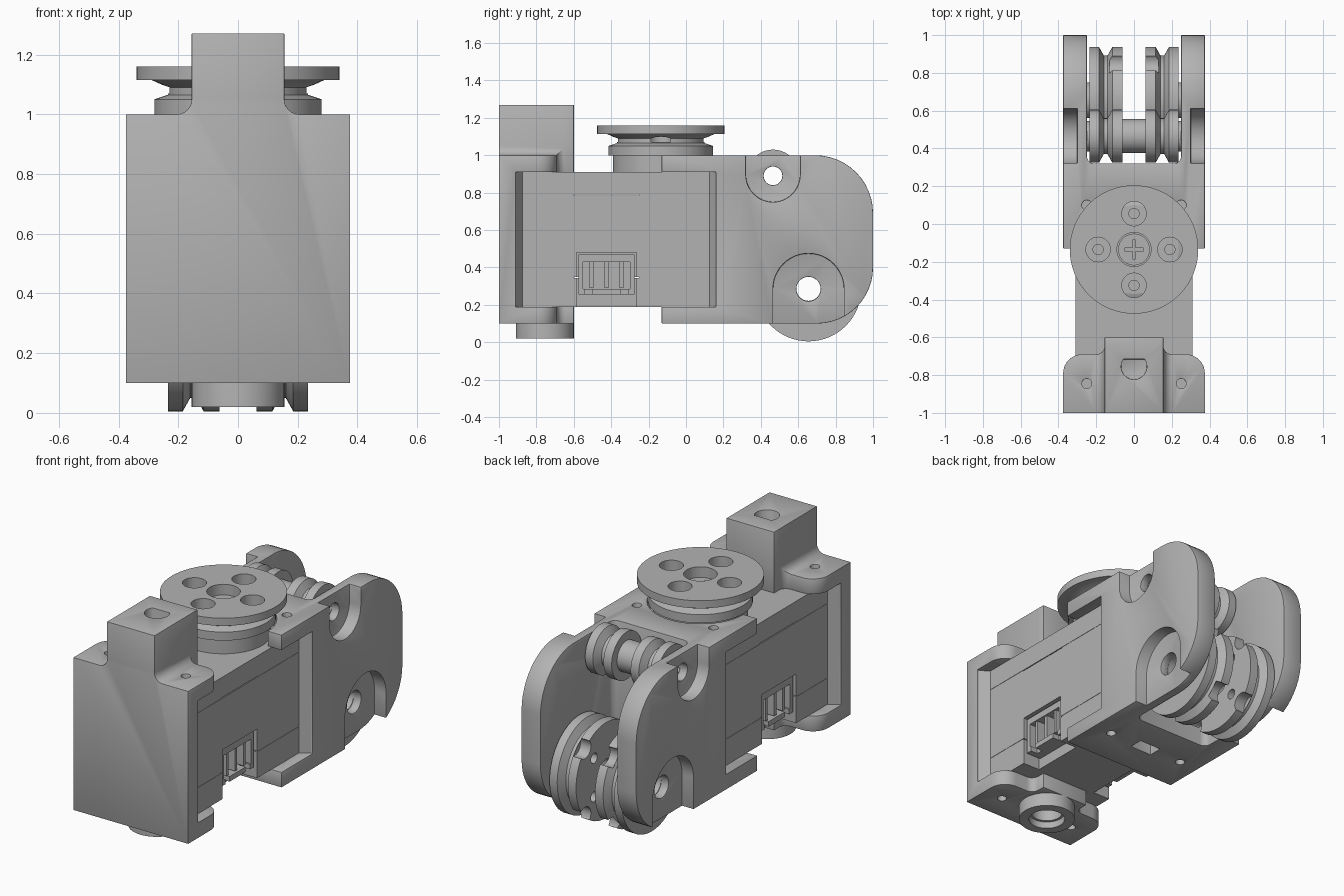
import bpy, bmesh
from math import sin, cos, pi, radians
from mathutils import Vector

if "Cube" in bpy.data.objects:
    bpy.data.objects.remove(bpy.data.objects["Cube"])

grey = bpy.data.materials.new("mid_grey")
grey.use_nodes = True
grey.diffuse_color = (0.45, 0.45, 0.45, 1)
grey.node_tree.nodes["Principled BSDF"].inputs["Base Color"].default_value = grey.diffuse_color

ORDER = {"x": lambda u, v, h: (h, u, v),
         "y": lambda u, v, h: (u, h, v),
         "z": lambda u, v, h: (u, v, h)}


def finish(name, bm):
    bmesh.ops.recalc_face_normals(bm, faces=bm.faces)
    mesh = bpy.data.meshes.new(name)
    bm.to_mesh(mesh)
    bm.free()
    mesh.materials.append(grey)
    ob = bpy.data.objects.new(name, mesh)
    bpy.context.collection.objects.link(ob)
    return ob


def arc(cu, cv, r, start, end, n=12):
    angles = [radians(start + (end - start) * i / n) for i in range(n + 1)]
    return [(cu + r * cos(a), cv + r * sin(a)) for a in angles]


def prism(name, pts, axis, lo, hi):
    """Extrude a 2D outline along an axis."""
    bm = bmesh.new()
    a, b = [[bm.verts.new(ORDER[axis](u, v, h)) for u, v in pts] for h in (lo, hi)]
    bm.faces.new(a)
    bm.faces.new(b)
    for i in range(len(pts)):
        j = (i + 1) % len(pts)
        bm.faces.new((a[i], a[j], b[j], b[i]))
    return finish(name, bm)


def cyl(name, cu, cv, r, axis, lo, hi, n=40):
    return prism(name, arc(cu, cv, r, 0, 360, n)[:-1], axis, lo, hi)


def box(name, x, y, z):
    return prism(name, [(x[0], y[0]), (x[1], y[0]), (x[1], y[1]), (x[0], y[1])], "z", *z)


def lathe(name, profile, axis, cu, cv, n=64):
    """Spin a closed (height, radius) outline round an axis."""
    bm = bmesh.new()
    rings = [[bm.verts.new(ORDER[axis](cu + r * cos(2 * pi * i / n), cv + r * sin(2 * pi * i / n), h))
              for h, r in profile] for i in range(n)]
    m = len(profile)
    for i in range(n):
        a, b = rings[i], rings[(i + 1) % n]
        for k in range(m):
            bm.faces.new((a[k], a[(k + 1) % m], b[(k + 1) % m], b[k]))
    return finish(name, bm)


def bake(ob):
    deps = bpy.context.evaluated_depsgraph_get()
    mesh = bpy.data.meshes.new_from_object(ob.evaluated_get(deps))
    ob.modifiers.clear()
    ob.data = mesh


def cut(ob, *cutters):
    for c in cutters:
        mod = ob.modifiers.new("cut", "BOOLEAN")
        mod.operation, mod.solver, mod.object = "DIFFERENCE", "EXACT", c
    bake(ob)
    for c in cutters:
        bpy.data.objects.remove(c)


def soften(ob, width):
    mod = ob.modifiers.new("soft_edges", "BEVEL")
    mod.width, mod.segments, mod.limit_method = width, 2, "ANGLE"
    mod.angle_limit = radians(40)
    bake(ob)


# Front bracket: plate, tower and ears carved from one profile
half = ([(0.375, 0.1), (0.375, 1.0)] + arc(0.205, 1.05, 0.05, 270, 180, 6)
        + [(0.155, 1.27)])
front = prism("front_bracket", half + [(-x, z) for x, z in reversed(half)], "y", -1, -0.6)
cutters = [box("c", (-0.5, 0.5), (-0.91, 0), (0.19, 0.91))]
for s in (1, -1):
    ear = ([(0.5, -0.79)] + arc(0.275, -0.79, 0.1, 0, 90, 8)
           + arc(0.2, -0.645, 0.045, 270, 180, 6) + [(0.155, -0.5), (0.5, -0.5)])
    cutters.append(prism("c", [(s * x, y) for x, y in ear], "z", 0, 1.5))
    cutters.append(cyl("c", s * 0.25, -0.845, 0.026, "z", 0, 1.5, 20))
cutters.append(prism("c", arc(0, -0.755, 0.068, 145, 395, 24), "z", 1.0, 1.5))
cutters.append(cyl("c", 0, -0.755, 0.09, "z", 0, 0.3))
cut(front, *cutters)
soften(front, 0.008)
lathe("bottom_boss", [(0.02, 0.1), (0.02, 0.155), (0.11, 0.155), (0.19, 0.15), (0.19, 0.085),
                      (0.06, 0.085), (0.06, 0.1)], "z", 0, -0.755)

# Servo body in three stacked shells with fine seams
for name, lo, hi in (("servo_base", 0.19, 0.345), ("servo_middle", 0.35, 0.785), ("servo_lid", 0.79, 0.91)):
    shell = box(name, (-0.31, 0.31), (-0.91, 0.16), (lo, hi))
    if lo < 0.7:
        cut(shell, *[box("c", sorted((s * 0.2, s * 0.4)), (-0.585, -0.265), (0.1, 0.48)) for s in (1, -1)])
box("servo_core", (-0.308, 0.308), (-0.9, -0.6), (0.2, 0.9))
box("servo_core_rear", (-0.308, 0.308), (-0.25, 0.15), (0.2, 0.9))

# Cable sockets with pins on both sides
for s, side in ((1, "left"), (-1, "right")):
    socket = box(side + "_socket", sorted((s * 0.2, s * 0.295)), (-0.575, -0.275), (0.255, 0.47))
    cut(socket, box("c", sorted((s * 0.225, s * 0.4)), (-0.55, -0.3), (0.285, 0.43)),
        *[box("c", sorted((s * 0.25, s * 0.4)), (y - 0.02, y + 0.02), (0.2, 0.3)) for y in (-0.52, -0.33)])
    for i in range(3):
        y = -0.505 + 0.08 * i
        box(f"{side}_pin_{i + 1}", sorted((s * 0.2, s * 0.285)), (y - 0.01, y + 0.01), (0.29, 0.43))
    # Sloped trim where the servo meets the brackets
    for name, y, d in (("front", -0.915, 0.04), ("rear", 0.165, -0.04)):
        prism(f"{side}_{name}_trim", [(s * 0.3, y), (s * 0.372, y), (s * 0.31, y + d), (s * 0.3, y + d)],
              "z", 0.19, 0.91)

# Rear bracket: fork, web and flanges carved from one side profile
outline = [(-0.13, 0.1)] + arc(0.7, 0.4, 0.3, -90, 0) + arc(0.69, 0.69, 0.31, 0, 90) + [(-0.13, 1.0)]
rear = prism("rear_bracket", outline, "x", -0.375, 0.375)
slot = [(0.25, 1.2), (-0.25, 1.2)] + arc(-0.21, 0.36, 0.04, 180, 270, 5) + arc(0.21, 0.36, 0.04, 270, 360, 5)
cutters = [prism("c", slot, "z", 0, 1.2),
           box("c", (-0.5, 0.5), (-0.5, 0.16), (0.19, 0.91)),
           cyl("c", 0, -0.135, 0.285, "z", 0.85, 1.2, 48),
           box("c", (-0.07, 0.07), (0.06, 0.14), (0, 0.3)),
           cyl("c", 0.465, 0.89, 0.05, "x", -1, 1, 32),
           cyl("c", 0.655, 0.285, 0.065, "x", -1, 1, 32)]
for s in (1, -1):
    span = sorted((s * 0.3, s * 0.5))
    cutters += [prism("c", [(0.61, 1.2), (0.32, 1.2)] + arc(0.465, 0.895, 0.145, 180, 360, 24), "x", *span),
                prism("c", [(0.465, 0), (0.845, 0)] + arc(0.655, 0.285, 0.19, 0, 180, 24), "x", *span),
                cyl("c", s * 0.25, 0.1, 0.026, "z", 0.85, 1.2, 20),
                cyl("c", s * 0.25, 0.1, 0.026, "z", 0, 0.3, 20)]
cut(rear, *cutters)
soften(rear, 0.008)

# Top horn with grooved rim, screw holes and centre screw
cyl("servo_hub", 0, -0.135, 0.255, "z", 0.9, 1.01, 64)
horn = lathe("top_horn", [(1.0, 0.09), (1.0, 0.28), (1.05, 0.28), (1.065, 0.235), (1.09, 0.235),
                          (1.115, 0.29), (1.115, 0.34), (1.16, 0.34), (1.16, 0.09)], "z", 0, -0.135)
cutters = []
for dx, dy in ((1, 0), (0, 1), (-1, 0), (0, -1)):
    cutters += [cyl("c", 0.19 * dx, -0.135 + 0.19 * dy, 0.065, "z", 1.07, 1.3, 32),
                cyl("c", 0.19 * dx, -0.135 + 0.19 * dy, 0.027, "z", 1.02, 1.3, 20)]
cut(horn, *cutters)
screw = cyl("centre_screw", 0, -0.135, 0.084, "z", 0.95, 1.1, 40)
cut(screw, box("c", (-0.05, 0.05), (-0.142, -0.128), (1.07, 1.3)),
    box("c", (-0.007, 0.007), (-0.185, -0.085), (1.07, 1.3)))

# Pulleys between the fork arms
lathe("pulley_spacer", [(-0.065, 0.05), (-0.065, 0.09), (0.065, 0.09), (0.065, 0.05)], "x", 0.465, 0.89)
for s, side in ((1, "left"), (-1, "right")):
    for size, bore, r, y, z in (("small", 0.05, 0.14, 0.465, 0.89), ("large", 0.065, 0.282, 0.655, 0.287)):
        g = r - 0.045
        half = [(0.062, bore), (0.062, r), (0.115, r), (0.14, g), (0.16, g), (0.185, r), (0.235, r), (0.25, bore)]
        half.insert(7, (0.235, bore + 0.03))
        half.insert(8, (0.25, bore + 0.03))
        pulley = lathe(f"{side}_{size}_pulley", [(s * h, q) for h, q in half], "x", y, z)
        if size == "large":
            cutters = []
            for k in range(4):
                a = pi / 4 + k * pi / 2
                u, v = cos(a), sin(a)
                cutters += [cyl("c", y + 0.28 * u, z + 0.28 * v, 0.055, "x", *sorted((s * 0.04, s * 0.13)), 24),
                            cyl("c", y + 0.16 * u, z + 0.16 * v, 0.03, "x", *sorted((s * 0.04, s * 0.18)), 20)]
            cut(pulley, *cutters)

# Smooth the round faces, keep the edges crisp
bpy.ops.object.select_all(action="DESELECT")
for ob in bpy.context.collection.objects:
    if ob.type == "MESH":
        ob.select_set(True)
        bpy.context.view_layer.objects.active = ob
bpy.ops.object.shade_smooth_by_angle(angle=radians(30))
